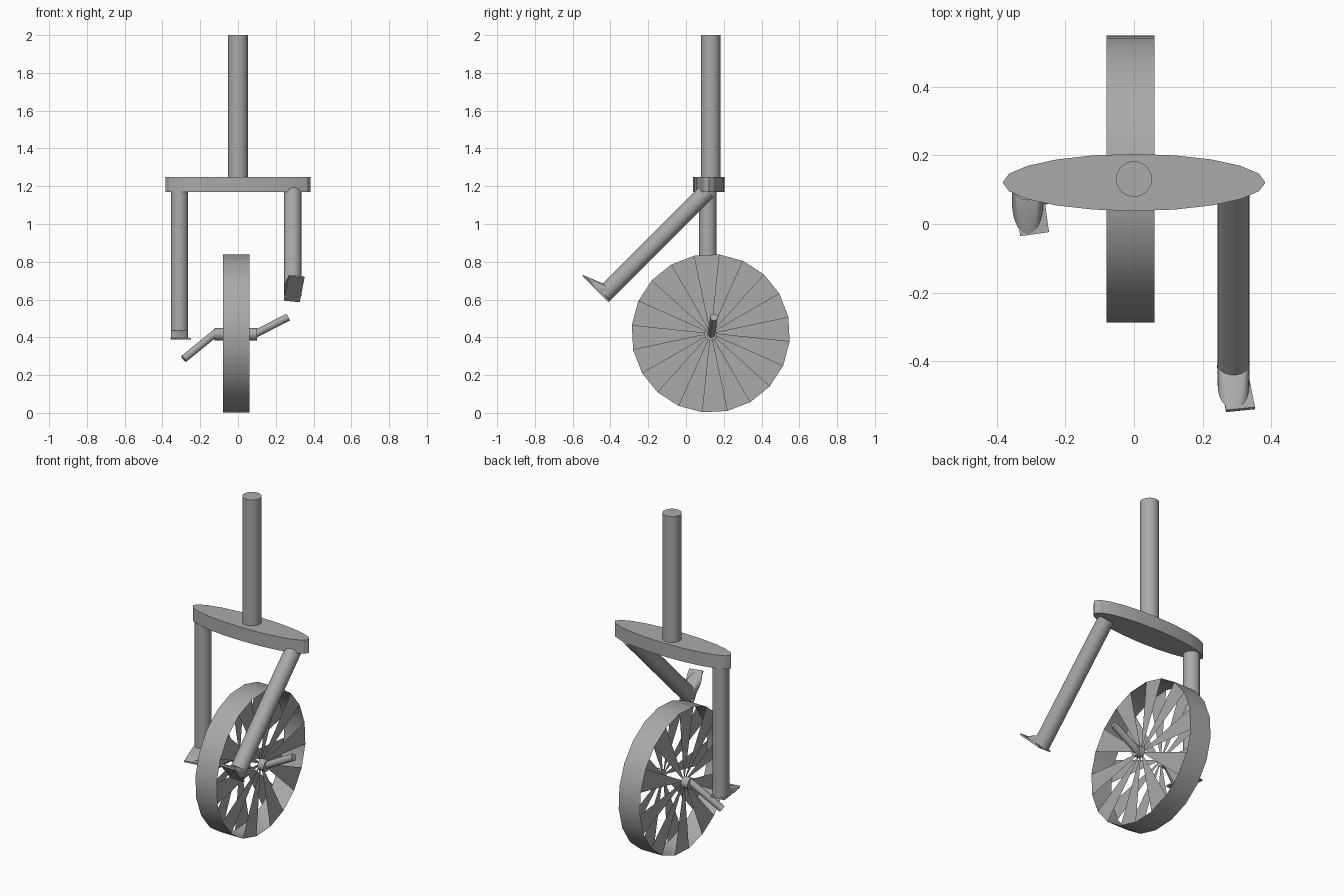
import bpy, bmesh, math
from mathutils import Vector, Matrix

if "Cube" in bpy.data.objects:
    bpy.data.objects.remove(bpy.data.objects["Cube"])

grey = bpy.data.materials.new("plain_grey")
grey.diffuse_color = (0.4, 0.4, 0.4, 1)
grey.use_nodes = True
grey.node_tree.nodes["Principled BSDF"].inputs["Base Color"].default_value = grey.diffuse_color


def finish(name, bm, smooth=True):
    mesh = bpy.data.meshes.new(name)
    bm.to_mesh(mesh)
    bm.free()
    mesh.materials.append(grey)
    ob = bpy.data.objects.new(name, mesh)
    bpy.context.collection.objects.link(ob)
    if smooth:
        bpy.ops.object.select_all(action='DESELECT')
        ob.select_set(True)
        bpy.context.view_layer.objects.active = ob
        bpy.ops.object.shade_smooth_by_angle(angle=math.radians(30))
    return ob


def rod(name, a, b, radius):
    """Capped cylinder between two points."""
    a, b = Vector(a), Vector(b)
    d = b - a
    m = Matrix.Translation((a + b) / 2) @ d.to_track_quat('Z', 'Y').to_matrix().to_4x4()
    bm = bmesh.new()
    bmesh.ops.create_cone(bm, cap_ends=True, segments=32, radius1=radius,
                          radius2=radius, depth=d.length, matrix=m)
    return finish(name, bm)


# Body rod and oval seat
rod("body_rod", (0, 0.131, 1.2), (0, 0.131, 2.0), 0.052)
bm = bmesh.new()
bmesh.ops.create_cone(bm, cap_ends=True, segments=20, radius1=1, radius2=1, depth=0.08,
                      matrix=Matrix.Translation((0, 0.121, 1.21))
                      @ Matrix.Diagonal((0.383, 0.083, 1, 1)) @ Matrix.Rotation(math.pi / 2, 4, 'Z'))
finish("seat", bm)


# Legs, the right one swung forward; each foot is a rounded ramp on a thin turned sole
def leg(side, x, y, z, swing):
    frame = Matrix.Translation((x, y, z)) @ Matrix.Rotation(swing, 4, 'X')
    length, r = 0.775, 0.046
    rod(side + "_leg", frame @ Vector((0, 0, 0)), frame @ Vector((0, 0, -length)), r)
    foot = frame @ Matrix.Translation((0, 0, -length))
    bm = bmesh.new()
    for k in range(32):
        t = 2 * math.pi * k / 32
        bm.verts.new(foot @ Vector((r * math.cos(t), r * math.sin(t), 0.036)))
        bm.verts.new(foot @ Vector((r * math.cos(t), -0.05 + 0.095 * math.sin(t), -0.004)))
    bmesh.ops.convex_hull(bm, input=bm.verts[:])
    finish(side + "_foot", bm)
    bm = bmesh.new()
    bmesh.ops.create_cube(bm, size=1, matrix=foot @ Matrix.Rotation(math.radians(8), 4, 'Z')
                          @ Matrix.Translation((0, -0.053, -0.008))
                          @ Matrix.Diagonal((0.085, 0.186, 0.009, 1)))
    finish(side + "_sole", bm, smooth=False)


leg("left", -0.31, 0.115, 1.175, 0)
leg("right", 0.29, 0.115, 1.175, math.radians(-45))

# Wheel: thin band, with wedge spokes alternating between its two sides
cy, cz, radius, n = 0.131, 0.421, 0.42, 20
x_left, x_right = -0.08, 0.06
bm = bmesh.new()
rings = []
for x in (x_left, x_right):
    ring = []
    for k in range(n):
        t = math.radians(12 + 360 / n * k)
        ring.append(bm.verts.new((x, cy + radius * math.cos(t), cz + radius * math.sin(t))))
    rings.append(ring)
centres = [bm.verts.new((x, cy, cz)) for x in (x_left, x_right)]
for k in range(n):
    j = (k + 1) % n
    bm.faces.new((rings[0][k], rings[0][j], rings[1][j], rings[1][k]))
    if k % 2:
        bm.faces.new((centres[1], rings[1][k], rings[1][j]))
    else:
        bm.faces.new((centres[0], rings[0][j], rings[0][k]))
finish("wheel", bm)

# Hub stubs and cranks
rod("right_hub", (x_right, cy, 0.417), (0.1, cy, 0.417), 0.033)
rod("left_hub", (-0.125, cy, 0.417), (x_left, cy, 0.417), 0.033)
rod("right_crank", (0.08, 0.133, 0.412), (0.265, 0.148, 0.507), 0.02)
rod("left_crank", (-0.11, 0.128, 0.43), (-0.287, 0.068, 0.286), 0.02)
